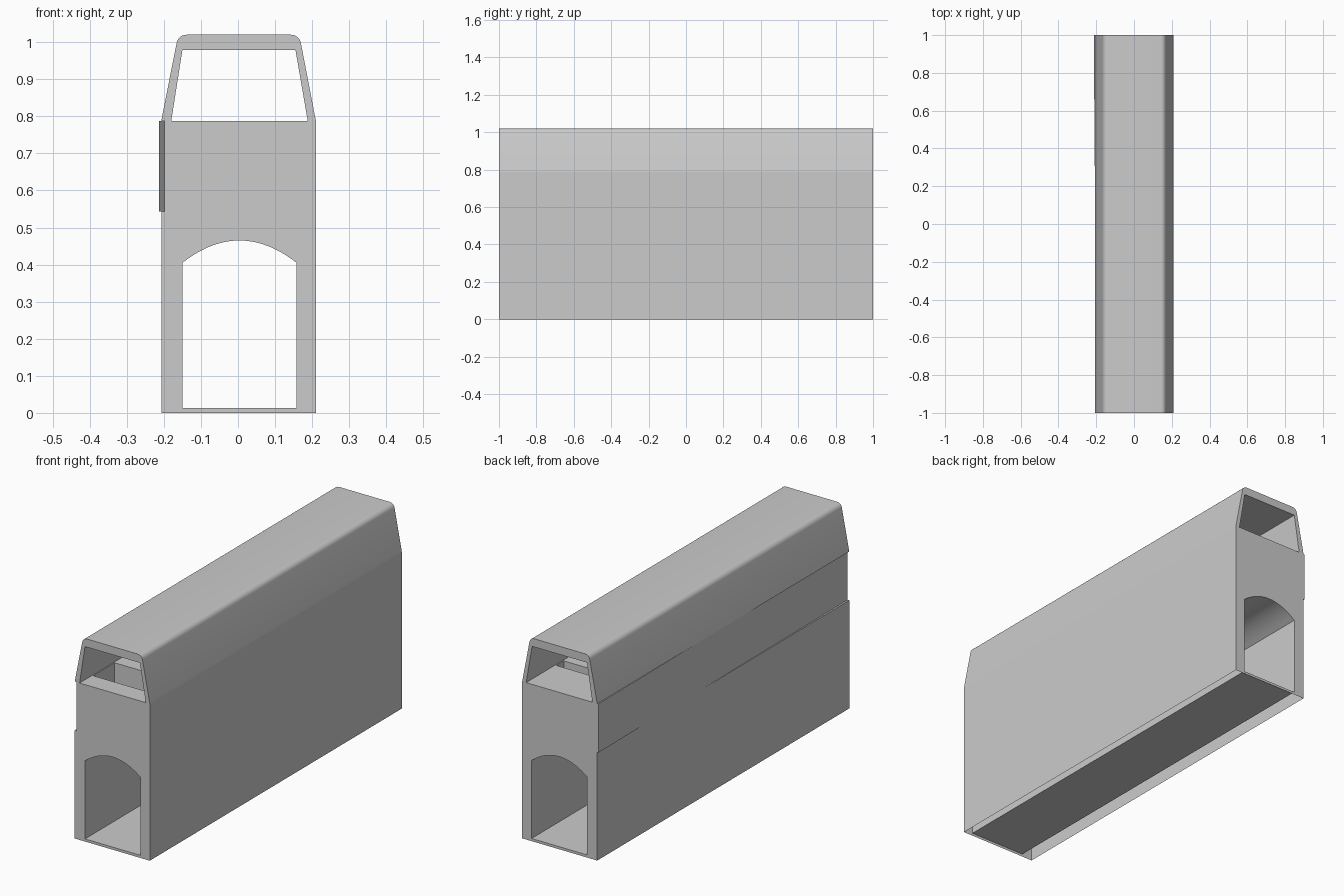
import bpy, bmesh, math

cube = bpy.data.objects.get("Cube")
if cube:
    bpy.data.objects.remove(cube, do_unlink=True)

GREY = (0.6, 0.6, 0.6, 1)
mat = bpy.data.materials.new("plain_grey")
mat.use_nodes = True
mat.diffuse_color = GREY
mat.node_tree.nodes["Principled BSDF"].inputs["Base Color"].default_value = GREY

Y0, Y1 = -1.0, 1.0          # ends of the body
SEAM, DECK, FLOOR = 0.543, 0.788, 0.013
L, R = -0.207, 0.21         # outer side walls


def finish(bm, name):
    bmesh.ops.remove_doubles(bm, verts=bm.verts, dist=0.0001)
    mesh = bpy.data.meshes.new(name)
    bm.to_mesh(mesh)
    bm.free()
    mesh.materials.append(mat)
    ob = bpy.data.objects.new(name, mesh)
    bpy.context.collection.objects.link(ob)
    mesh.shade_smooth()
    mesh.set_sharp_from_angle(angle=math.radians(35))
    return ob


def sweep(name, profile, closed=False, flip=False):
    """Skin following an x-z profile along the whole length."""
    bm = bmesh.new()
    a, b = ([bm.verts.new((x, y, z)) for x, z in profile] for y in (Y0, Y1))
    n = len(profile)
    for i in range(n if closed else n - 1):
        j = (i + 1) % n
        f = bm.faces.new((a[i], a[j], b[j], b[i]))
        if flip:
            f.normal_flip()
    return finish(bm, name)


def sheet(name, loops, place, normal):
    """Flat sheet bounded by the first loop, with the other loops as holes."""
    bm = bmesh.new()
    for loop in loops:
        vs = [bm.verts.new(place(u, v)) for u, v in loop]
        for i, v in enumerate(vs):
            bm.edges.new((v, vs[(i + 1) % len(vs)]))
    bmesh.ops.triangle_fill(bm, use_beauty=True, use_dissolve=False,
                            edges=bm.edges[:], normal=normal)
    bm.normal_update()
    for f in bm.faces:
        if sum(p * q for p, q in zip(f.normal, normal)) < 0:
            f.normal_flip()
    return finish(bm, name)


def rect(u0, u1, v0, v1):
    return [(u0, v0), (u1, v0), (u1, v1), (u0, v1)]


# Arched passage through the lower body
XA, XB, SPRING, RISE, STEPS = -0.15, 0.158, 0.405, 0.06, 20
arch = [(XA, FLOOR), (XB, FLOOR)]
for i in range(STEPS + 1):
    u = 1 - 2 * i / STEPS
    x = (XA + XB) / 2 + u * (XB - XA) / 2
    arch.append((x, SPRING + RISE * (1 - u * u)))

# Rounded, tapering roof
roof = [(R, DECK)]
for cx, cz, start in ((0.143, 0.993, 11), (-0.139, 0.993, 90)):
    for k in range(7):
        t = math.radians(start + 79 * k / 6)
        roof.append((cx + 0.027 * math.cos(t), cz + 0.027 * math.sin(t)))
roof.append((L, DECK))
cabin = [(-0.18, DECK), (0.188, DECK), (0.155, 0.979), (-0.15, 0.979)]

# Long skins; the side walls are hollow and open underneath
sweep("roof_skin", roof, flip=True)
sweep("cabin_lining", cabin[1:] + cabin[:1])
sweep("lower_passage", arch, closed=True)
sweep("right_wall", [(L, SEAM), (L, 0)], flip=True)
sweep("left_wall", [(R, 0), (R, DECK)], flip=True)

# Slightly skewed upper panel on the right side
XF, XK = -0.198, -0.213
bm = bmesh.new()
bm.faces.new([bm.verts.new(p) for p in (
    (XF, Y0, SEAM), (XF, Y0, DECK), (XK, Y1, DECK), (XK, Y1, SEAM))])
finish(bm, "right_upper_panel")

# Narrow ledges closing the offset between the panel and its neighbours
for name, z in (("lower_ledge", SEAM), ("upper_ledge", DECK)):
    sheet(name, [[(XF, Y0), (-0.18, Y0), (-0.18, Y1), (XK, Y1)]],
          lambda u, v, z=z: (u, v, z), (0, 0, 1))
sheet("seam_ledge", [rect(L, -0.18, Y0, Y1)],
      lambda u, v: (u, v, SEAM), (0, 0, 1))
sheet("eaves_soffit", [rect(L, -0.18, Y0, Y1)],
      lambda u, v: (u, v, DECK), (0, 0, -1))

# End plates
for end, y, side, x_panel in (("front", Y0, -1, XF), ("back", Y1, 1, XK)):
    def place(u, v, y=y):
        return (u, y, v)
    n = (0, side, 0)
    sheet(end + "_lower_plate", [rect(L, R, 0, SEAM), arch], place, n)
    sheet(end + "_middle_plate", [rect(x_panel, R, SEAM, DECK)], place, n)
    frame = roof + [cabin[0], cabin[3], cabin[2], cabin[1]]
    sheet(end + "_window_frame", [frame], place, n)

# Upper deck with a well near each end
WX0, WX1, WELL = -0.174, 0.182, 0.56
wells = [(-0.9, -0.73), (0.71, 0.77)]
sheet("upper_deck",
      [rect(-0.18, 0.188, Y0, Y1)] + [rect(WX0, WX1, *w) for w in wells],
      lambda u, v: (u, v, DECK), (0, 0, 1))
for name, (a, b) in zip(("front_well", "back_well"), wells):
    bm = bmesh.new()
    low, top = ([bm.verts.new((x, y, z)) for x, y in rect(WX0, WX1, a, b)]
                for z in (WELL, DECK))
    bm.faces.new(low)
    for i in range(4):
        j = (i + 1) % 4
        bm.faces.new((low[j], low[i], top[i], top[j]))
    finish(bm, name)
